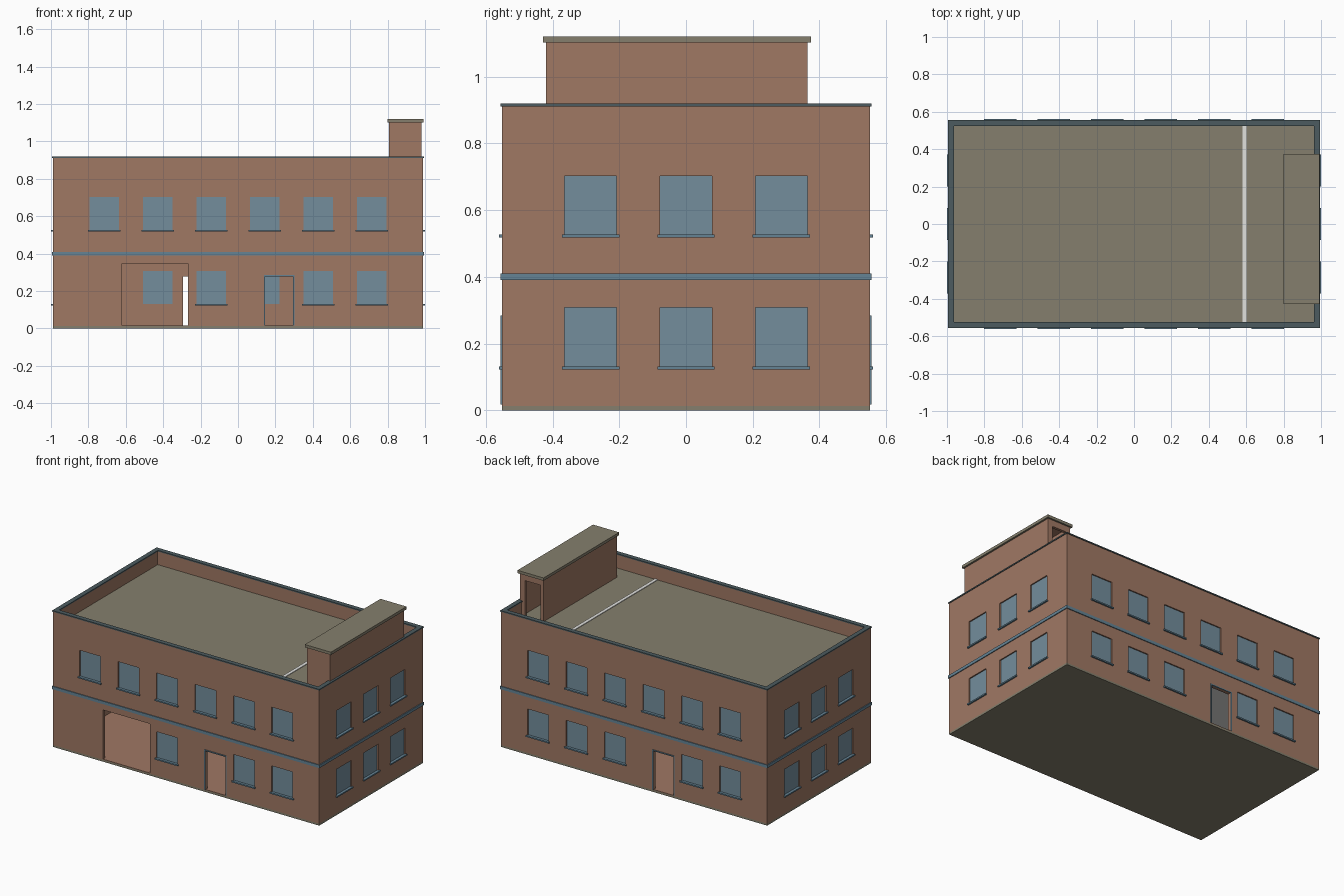
import bpy, bmesh
from mathutils import Vector

cube = bpy.data.objects.get("Cube")
if cube:
    bpy.data.objects.remove(cube, do_unlink=True)


def material(name, rgb):
    m = bpy.data.materials.new(name)
    m.use_nodes = True
    m.diffuse_color = (*rgb, 1)
    m.node_tree.nodes["Principled BSDF"].inputs["Base Color"].default_value = (*rgb, 1)
    return m


BRICK = material("brick brown", (0.35, 0.188, 0.127))
CONCRETE = material("concrete taupe", (0.235, 0.213, 0.153))
GLASS = material("window blue grey", (0.172, 0.268, 0.335))
TRIM = material("trim blue", (0.13, 0.23, 0.30))
COPING = material("coping slate", (0.072, 0.105, 0.115))
PALE = material("pale plaster", (0.75, 0.75, 0.73))


def boxes(name, spans, mat):
    """One object from boxes, each given as ((x0, x1), (y0, y1), (z0, z1))."""
    bm = bmesh.new()
    for span in spans:
        low = Vector([min(s) for s in span])
        high = Vector([max(s) for s in span])
        for v in bmesh.ops.create_cube(bm, size=1)["verts"]:
            v.co = [(a + b) / 2 + c * (b - a) for a, b, c in zip(low, high, v.co)]
    mesh = bpy.data.meshes.new(name)
    bm.to_mesh(mesh)
    bm.free()
    mesh.materials.append(mat)
    ob = bpy.data.objects.new(name, mesh)
    bpy.context.collection.objects.link(ob)
    return ob


def cut(target, spans):
    cutter = boxes("cutter", spans, BRICK)
    cutter.hide_render = True
    mod = target.modifiers.new("cut", "BOOLEAN")
    mod.operation = "DIFFERENCE"
    mod.solver = "EXACT"
    mod.object = cutter
    bpy.context.view_layer.objects.active = target
    bpy.ops.object.modifier_apply(modifier=mod.name)
    bpy.data.objects.remove(cutter, do_unlink=True)


def ring(x, y, z, width):
    """Four boxes forming a rectangular loop with outer half sizes x and y."""
    sides = [((-x, x), (s * y, s * (y - width)), z) for s in (-1, 1)]
    return sides + [((s * x, s * (x - width)), (width - y, y - width), z) for s in (-1, 1)]


W, D, TOP, WALL = 0.99, 0.551, 0.911, 0.022
DECK = 0.82


def on_wall(side, u, z, inner, outer):
    """Box on a wall; inner and outer are offsets from the wall face."""
    if side in ("front", "back"):
        s = -1 if side == "front" else 1
        return (u, (s * (D + inner), s * (D + outer)), z)
    s = -1 if side == "left" else 1
    return ((s * (W + inner), s * (W + outer)), u, z)


# Window layout: two storeys, some ground-floor bays replaced by doors
LONG = [-0.715 + 0.286 * i for i in range(6)]
SHORT = [-0.286, 0, 0.286]
LEVELS = [(0.13, 0.308), (0.525, 0.703)]
layout = []
for level, z in enumerate(LEVELS):
    for i, x in enumerate(LONG):
        if level or i not in (0, 1, 3):
            layout.append(("front", x, z))
        if level or i != 2:
            layout.append(("back", x, z))
    layout += [(side, y, z) for side in ("left", "right") for y in SHORT]

HALF = 0.078
DOORS = [("front", 0.145, 0.295), ("back", -0.295, -0.145)]
DOOR_Z, DOOR_TOP, FRAME = 0.017, 0.278, 0.007

# Brick shell with its openings
walls = boxes("walls", [((-W, W), (-D, D), (0.013, TOP))], BRICK)
cut(walls, [((WALL - W, W - WALL), (WALL - D, D - WALL), (0.016, 1.2))])
openings = [on_wall(s, (u - HALF, u + HALF), z, -0.05, 0.05) for s, u, z in layout]
openings += [on_wall(s, (a, b), (DOOR_Z, DOOR_TOP), -0.05, 0.05) for s, a, b in DOORS]
openings.append(on_wall("front", (-0.62, -0.268), (DOOR_Z, 0.348), -0.05, 0.05))
cut(walls, openings)

# Panes and sills
boxes("window_panes", [on_wall(s, (u - HALF, u + HALF), z, -WALL, -0.008)
                       for s, u, z in layout], GLASS)
boxes("window_sills", [on_wall(s, (u - 0.086, u + 0.086), (z[0] - 0.007, z[0] + 0.002),
                               -0.008, 0.01) for s, u, z in layout], TRIM)

# Door frames
frames = []
for s, a, b in DOORS:
    for u, z in [((a - FRAME, a), (DOOR_Z, DOOR_TOP + FRAME)),
                 ((b, b + FRAME), (DOOR_Z, DOOR_TOP + FRAME)),
                 ((a, b), (DOOR_TOP, DOOR_TOP + FRAME))]:
        frames.append(on_wall(s, u, z, -0.004, 0.005))
boxes("door_frames", frames, TRIM)

# Base, storey band, parapet coping
boxes("base_slab", [((-W, W), (-D, D), (0, 0.013))], CONCRETE)
boxes("storey_band", ring(W + 0.0055, D + 0.0055, (0.39, 0.41), 0.01), TRIM)
boxes("parapet_coping", ring(W + 0.0045, D + 0.0045, (TOP, 0.919), 0.031), COPING)

# Ceiling, roof deck, pale roof strip
inside = ((WALL - W, W - WALL), (WALL - D, D - WALL))
boxes("ground_floor_ceiling", [(*inside, (0.39, 0.41))], PALE)
boxes("roof_deck", [(*inside, (DECK - 0.02, DECK))], CONCRETE)
boxes("roof_strip", [((0.58, 0.602), inside[1], (DECK, DECK + 0.004))], PALE)

# Rooftop stair house, open at the back end
house = boxes("stair_house", [((0.807, 0.98), (-0.419, 0.364), (DECK - 0.01, 1.102))], BRICK)
cut(house, [((0.825, 0.962), (-0.4, 0.346), (DECK - 0.05, 1.09))])
cut(house, [((0.828, 0.945), (0.3, 0.4), (DECK - 0.05, 1.06))])
boxes("stair_house_roof", [((0.798, 0.992), (-0.429, 0.375), (1.102, 1.121))], CONCRETE)
